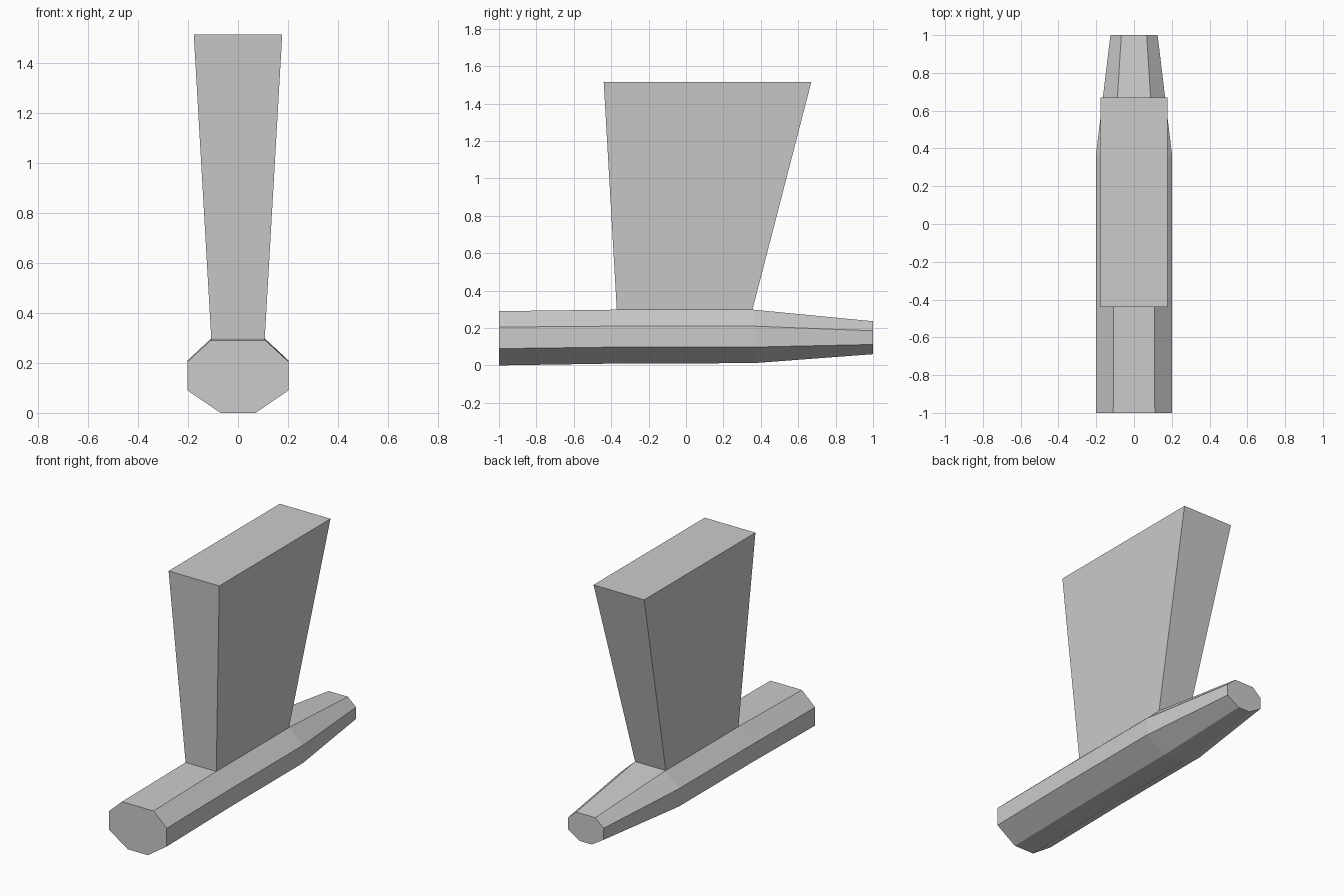
import bpy
import bmesh

cube = bpy.data.objects.get("Cube")
if cube:
    bpy.data.objects.remove(cube, do_unlink=True)

grey = bpy.data.materials.new("light_grey")
grey.use_nodes = True
colour = (0.6, 0.6, 0.6, 1.0)
grey.diffuse_color = colour
grey.node_tree.nodes["Principled BSDF"].inputs["Base Color"].default_value = colour


def loft(name, sections):
    """Bridge equal-sized loops of points and cap both ends."""
    bm = bmesh.new()
    rings = [[bm.verts.new(p) for p in ring] for ring in sections]
    for a, b in zip(rings, rings[1:]):
        for i in range(len(a)):
            j = (i + 1) % len(a)
            bm.faces.new((a[i], a[j], b[j], b[i]))
    bm.faces.new(rings[0])
    bm.faces.new(rings[-1])
    bmesh.ops.recalc_face_normals(bm, faces=bm.faces[:])
    mesh = bpy.data.meshes.new(name)
    bm.to_mesh(mesh)
    bm.free()
    mesh.materials.append(grey)
    obj = bpy.data.objects.new(name, mesh)
    bpy.context.collection.objects.link(obj)


def octagon(y, *half):
    """Mirror four (half width, height) points, bottom to top, into a section."""
    return [(x, y, z) for x, z in half] + [(-x, y, z) for x, z in reversed(half)]


def rectangle(z, half_width, front, back):
    return [(-half_width, front, z), (half_width, front, z),
            (half_width, back, z), (-half_width, back, z)]


# Long faceted pod, tapering at the back
loft("pod", [
    octagon(-1.0, (0.07, 0.0), (0.202, 0.09), (0.202, 0.205), (0.11, 0.29)),
    octagon(-0.37, (0.07, 0.01), (0.202, 0.098), (0.202, 0.21), (0.107, 0.298)),
    octagon(0.36, (0.07, 0.012), (0.202, 0.098), (0.202, 0.21), (0.107, 0.298)),
    octagon(1.0, (0.042, 0.06), (0.125, 0.112), (0.125, 0.185), (0.067, 0.236)),
])

# Upright pylon, widening towards the top
loft("pylon", [
    rectangle(0.297, 0.107, -0.37, 0.355),
    rectangle(1.515, 0.177, -0.44, 0.67),
])
